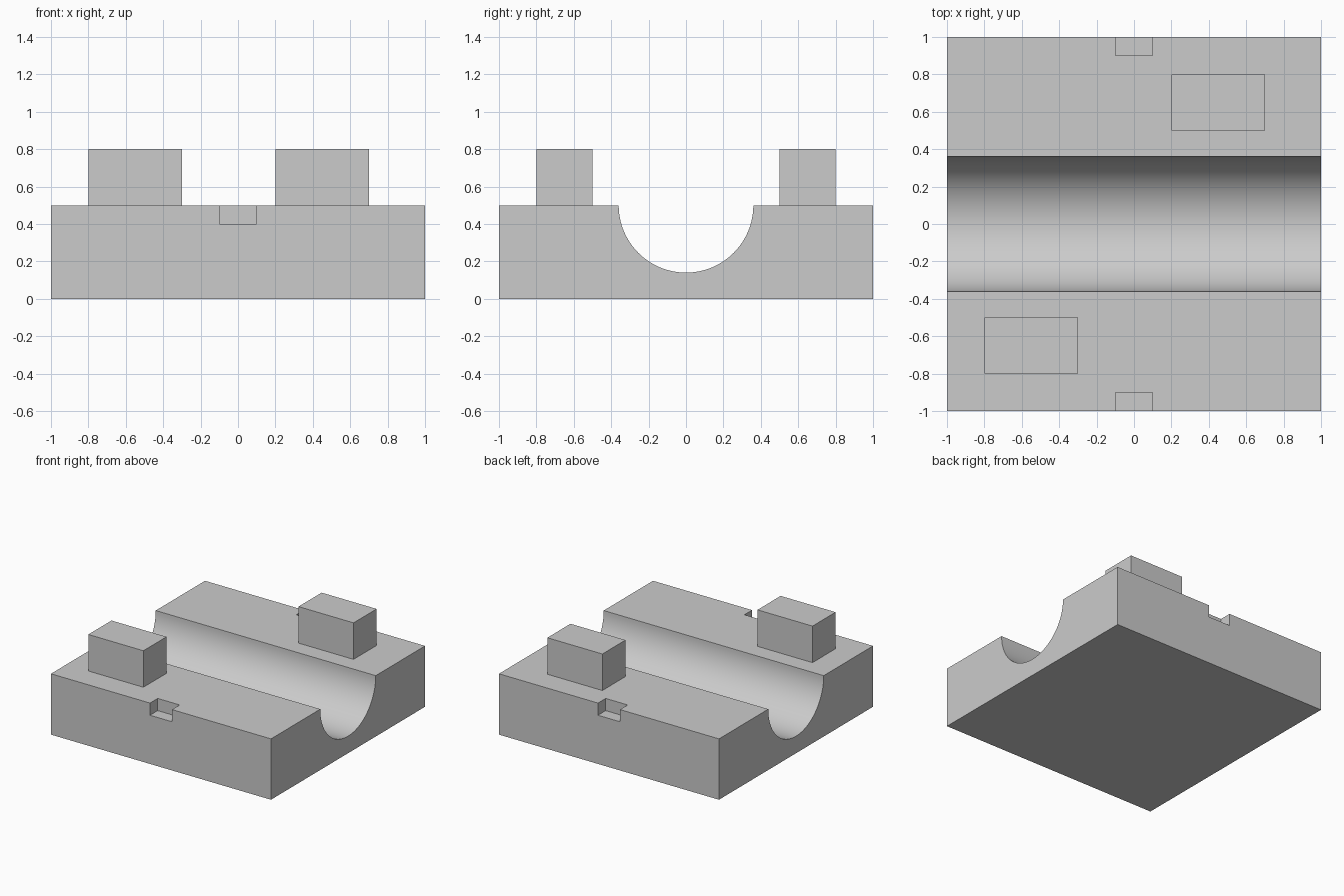
import bpy
import bmesh
from math import cos, sin, pi

if "Cube" in bpy.data.objects:
    bpy.data.objects.remove(bpy.data.objects["Cube"])

grey = bpy.data.materials.new("plain grey")
grey.use_nodes = True
grey.diffuse_color = (0.6, 0.6, 0.6, 1)
grey.node_tree.nodes["Principled BSDF"].inputs["Base Color"].default_value = (0.6, 0.6, 0.6, 1)

TOP, RADIUS, STEPS = 0.5, 0.36, 48


def finish(name, bm):
    """Turn a bmesh into a grey object."""
    bmesh.ops.recalc_face_normals(bm, faces=bm.faces)
    mesh = bpy.data.meshes.new(name)
    bm.to_mesh(mesh)
    bm.free()
    mesh.materials.append(grey)
    obj = bpy.data.objects.new(name, mesh)
    bpy.context.collection.objects.link(obj)
    return obj


def box(name, low, high):
    """Box between two opposite corners."""
    bm = bmesh.new()
    bmesh.ops.create_cube(bm, size=1)
    for v in bm.verts:
        v.co = [l + (c + 0.5) * (h - l) for l, c, h in zip(low, v.co, high)]
    return finish(name, bm)


# Base slab: side profile with a half-round channel, extruded along x
arc = [pi + pi * i / STEPS for i in range(STEPS + 1)]
profile = [(-1, 0), (-1, TOP)]
profile += [(RADIUS * cos(a), TOP + RADIUS * sin(a)) for a in arc]
profile += [(1, TOP), (1, 0)]
bm = bmesh.new()
cap = bm.faces.new([bm.verts.new((-1, y, z)) for y, z in profile])
swept = bmesh.ops.extrude_face_region(bm, geom=[cap], use_keep_orig=True)["geom"]
bmesh.ops.translate(bm, verts=[g for g in swept if isinstance(g, bmesh.types.BMVert)], vec=(2, 0, 0))

# Smooth only the channel wall
for face in bm.faces:
    middle = face.calc_center_median()
    if abs(middle.x) < 0.5 and abs(middle.y) < RADIUS and middle.z > 0.1:
        face.smooth = True
base = finish("base_slab", bm)

# Small notches in the front and back top edges
for name, side in (("front", -1), ("back", 1)):
    ys = sorted((side * 0.9, side * 1.1))
    cutter = box(name + "_notch_cutter", (-0.1, ys[0], 0.4), (0.1, ys[1], 0.6))
    cutter.hide_render = True
    cutter.hide_set(True)
    cut = base.modifiers.new(name + "_notch", 'BOOLEAN')
    cut.operation = 'DIFFERENCE'
    cut.solver = 'EXACT'
    cut.object = cutter

# Raised blocks on opposite corners
box("front_block", (-0.8, -0.8, TOP), (-0.3, -0.5, 0.8))
box("back_block", (0.2, 0.5, TOP), (0.7, 0.8, 0.8))
